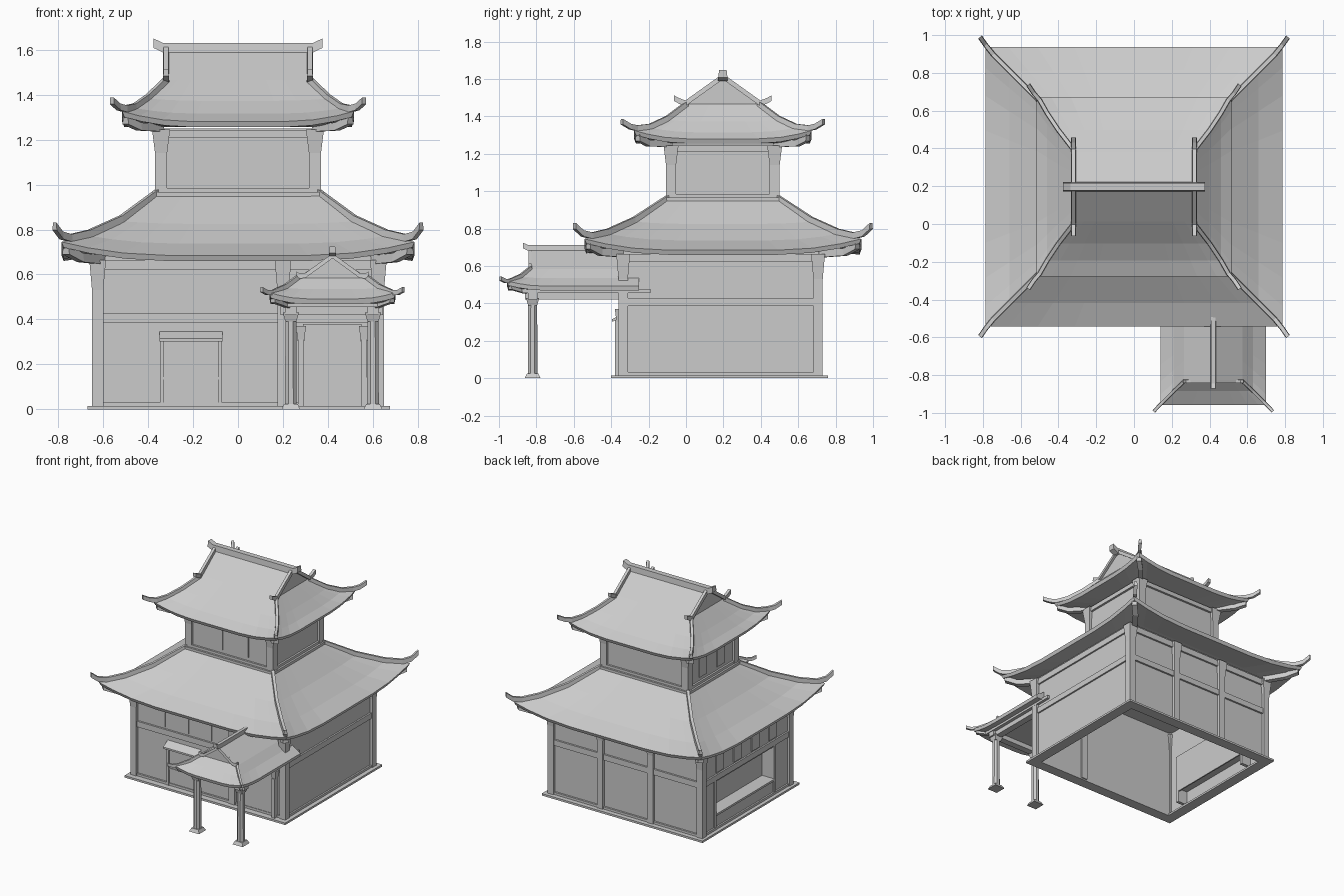
import bpy, bmesh, math
from mathutils import Vector

if "Cube" in bpy.data.objects:
    bpy.data.objects.remove(bpy.data.objects["Cube"])

CY = 0.197          # centre of the main hall in y


def finish(name, bm):
    bmesh.ops.recalc_face_normals(bm, faces=bm.faces)
    me = bpy.data.meshes.new(name)
    bm.to_mesh(me)
    bm.free()
    ob = bpy.data.objects.new(name, me)
    bpy.context.collection.objects.link(ob)
    return ob


def loft(name, rings):
    """Skin closed rings of equal length and cap both ends."""
    bm = bmesh.new()
    vs = [[bm.verts.new(p) for p in r] for r in rings]
    n = len(rings[0])
    for a, b in zip(vs, vs[1:]):
        for i in range(n):
            j = (i + 1) % n
            bm.faces.new((a[i], a[j], b[j], b[i]))
    bm.faces.new(vs[0])
    bm.faces.new(vs[-1])
    return finish(name, bm)


def rect(x0, x1, y0, y1, z):
    return [(x0, y0, z), (x1, y0, z), (x1, y1, z), (x0, y1, z)]


def box(name, x0, x1, y0, y1, z0, z1):
    return loft(name, [rect(x0, x1, y0, y1, z0), rect(x0, x1, y0, y1, z1)])


def taper(name, x, y, z0, r0, z1, r1, n=4):
    """Square or n-sided tapered block around a vertical axis."""
    k = 1 / math.cos(math.pi / n)
    return loft(name, [[(x + r * k * math.cos((i + .5) * math.tau / n),
                         y + r * k * math.sin((i + .5) * math.tau / n), z)
                        for i in range(n)] for z, r in ((z0, r0), (z1, r1))])


def bar(name, path, w, h):
    """Rectangular section swept along a path; the path is the bottom centre."""
    d = Vector(path[-1]) - Vector(path[0])
    s = Vector((-d.y, d.x, 0)).normalized() * w / 2
    up = Vector((0, 0, h))
    return loft(name, [[p - s, p + s, p + s * .8 + up, p - s * .8 + up]
                       for p in map(Vector, path)])


def frame(name, x0, x1, y0, y1, z0, z1, t):
    """Four boards forming a rectangular ring."""
    box(name + "_front", x0, x1, y0, y0 + t, z0, z1)
    box(name + "_back", x0, x1, y1 - t, y1, z0, z1)
    box(name + "_left", x0, x0 + t, y0 + t, y1 - t, z0, z1)
    box(name + "_right", x1 - t, x1, y0 + t, y1 - t, z0, z1)


STEPS = (-1, -.85, -.65, -.4, .4, .65, .85)


def ring(x0, x1, y0, y1, z, lift, back=1):
    """Rectangular ring whose corners curve upward."""
    cx, cy, hx, hy = (x0 + x1) / 2, (y0 + y1) / 2, (x1 - x0) / 2, (y1 - y0) / 2
    out = []
    for k in range(4):
        for t in STEPS:
            u, v = ((t, -1), (1, t), (-t, 1), (-1, -t))[k]
            l = lift * (max(0, abs(t) - .4) / .6) ** 2 * (back if v > 0 else 1)
            out.append((cx + u * hx, cy + v * hy, z + l))
    return out


def centred(hx, hy, z, lift=0):
    return ring(-hx, hx, CY - hy, CY + hy, z, lift)


def hips(name, cx, cy, pts, w, h, sides=(-1, 1)):
    for sx in (-1, 1):
        for sy in sides:
            bar(name, [(cx + sx * x, cy + sy * y, z) for x, y, z in pts], w, h)


# base sill, open in the middle
frame("base_sill", -.67, .675, -.40, .76, 0, .015, .08)

# lower walls
box("front_wall", -.63, .63, -.34, -.32, .01, .68)
box("back_wall", -.63, .63, .69, .71, .01, .68)
box("right_wall", .61, .63, -.32, .69, .01, .68)
for y0, y1, z0, z1 in ((-.32, -.14, .01, .68), (.55, .69, .01, .68),
                       (-.14, .55, .01, .12), (-.14, .55, .37, .68)):
    box("left_wall", -.63, -.61, y0, y1, z0, z1)

# counter in the left wall opening
box("counter_recess", -.54, -.53, -.16, .57, .10, .39)
box("counter_top", -.645, -.54, -.14, .55, .12, .135)
for y in (-.15, .56):
    box("counter_jamb", -.64, -.53, y - .012, y + .012, .015, .39)

# lower posts with flared heads
posts = [(sx * .624, y) for sx in (-1, 1) for y in (-.336, .706)]
posts += [(.2, -.336), (-.21, .706), (.21, .706)]
for x, y in posts:
    box("wall_post", x - .025, x + .025, y - .025, y + .025, .01, .56)
    taper("post_head", x, y, .53, .025, .665, .037)

# horizontal beams round the hall
frame("middle_beam", -.642, .642, -.354, .724, .385, .428, .03)
frame("top_beam", -.642, .642, -.354, .724, .62, .665, .03)
frame("foot_beam", -.642, .642, -.354, .724, .012, .032, .03)

# upper window panels of the ground floor
for x in (-.41, -.215, -.02):
    box("front_window", x - .042, x + .042, -.346, -.338, .44, .62)
for y in (-.13, .08, .29, .50):
    box("left_window", -.638, -.628, y - .045, y + .045, .44, .62)

# front door with awning
box("door_panel", -.335, -.08, -.348, -.338, .015, .31)
for x in (-.338, -.08):
    box("door_jamb", x - .008, x + .008, -.358, -.338, .015, .32)
box("door_rail", -.335, -.08, -.353, -.34, .133, .145)
loft("door_awning", [[(x, -.335, .35), (x, -.395, .315), (x, -.395, .302), (x, -.335, .325)]
                     for x in (-.35, -.07)])

# porch doorway on the wall
box("porch_door", .29, .55, -.35, -.338, .015, .38)
for x in (.28, .56):
    box("porch_door_jamb", x - .013, x + .013, -.38, -.335, .015, .31)
    taper("jamb_head", x, -.358, .30, .014, .37, .022)

# lower roof
loft("lower_roof", [centred(.37, .305, .955), centred(.52, .475, .825, .012),
                    centred(.66, .615, .737, .035), centred(.785, .74, .685, .06),
                    centred(.775, .73, .66, .06), centred(.62, .535, .685)])
hips("lower_hip_ridge", 0, CY, [(.36, .295, .945), (.52, .475, .828), (.66, .615, .765),
     (.745, .70, .745), (.785, .75, .757), (.815, .793, .797)], .026, .034)
hips("lower_corner_rafter", 0, CY, [(.60, .52, .645), (.70, .655, .655), (.765, .72, .69)], .04, .04)
frame("lower_roof_cap", -.38, .38, CY - .315, CY + .315, .935, .966, .04)

# upper storey
frame("upper_wall", -.352, .352, CY - .287, CY + .287, .94, 1.25, .02)
frame("upper_top_beam", -.368, .368, CY - .303, CY + .303, 1.21, 1.243, .03)
frame("upper_foot_beam", -.366, .366, CY - .301, CY + .301, .96, .985, .03)
for sx in (-1, 1):
    for sy in (-1, 1):
        x, y = sx * .342, CY + sy * .277
        box("upper_post", x - .027, x + .027, y - .027, y + .027, .94, 1.17)
        taper("upper_post_head", x, y, 1.14, .027, 1.245, .04)
    box("upper_front_window", sx * .107 - .046, sx * .107 + .046, CY - .293, CY - .285, 1.01, 1.21)
    y = CY + sx * .107
    box("upper_left_window", -.358, -.35, y - .046, y + .046, 1.01, 1.21)

# upper roof: hipped skirt, gable and ridges
loft("upper_roof_skirt", [centred(.315, .185, 1.465), centred(.40, .30, 1.372, .01),
                          centred(.46, .39, 1.315, .025), centred(.515, .475, 1.28, .045),
                          centred(.505, .465, 1.255, .045), centred(.35, .29, 1.255)])
loft("upper_gable", [[(x, CY - .185, 1.465), (x, CY + .185, 1.465), (x, CY, 1.605)]
                     for x in (-.315, .315)])
hips("upper_hip_ridge", 0, CY, [(.315, .19, 1.455), (.40, .30, 1.372), (.46, .39, 1.33),
     (.50, .46, 1.322), (.53, .495, 1.33), (.56, .54, 1.357)], .024, .03)
hips("upper_corner_rafter", 0, CY, [(.34, .28, 1.235), (.44, .40, 1.24), (.50, .455, 1.268)], .036, .035)
for x in (-.32, .32):
    bar("gable_board", [(x, CY + d, z) for d, z in ((-.26, 1.482), (-.235, 1.468), (-.2, 1.455),
        (0, 1.598), (.2, 1.455), (.235, 1.468), (.26, 1.482))], .026, .03)
bar("main_ridge", [(x, CY, z) for x, z in ((-.375, 1.607), (-.335, 1.588), (.335, 1.588),
                                           (.375, 1.607))], .05, .042)

# porch columns and beams
PX = .42
for x in (.235, .60):
    taper("column_foot", x, -.82, 0, .042, .025, .03)
    taper("column", x, -.82, .02, .026, .43, .024, 8)
    taper("column_head", x, -.82, .39, .024, .43, .036)
    box("porch_side_beam", x - .025, x + .025, -.86, -.22, .42, .457)
box("porch_front_beam", .19, .645, -.845, -.795, .42, .457)
box("porch_ceiling", .19, .65, -.88, -.19, .455, .478)

# porch roof with a gable to the front
loft("porch_roof_skirt", [ring(PX - hx, PX + hx, y0, -.25, z, l, 0) for hx, y0, z, l in (
    (.155, -.828, .585, 0), (.21, -.885, .535, .005), (.28, -.957, .492, .028),
    (.275, -.95, .468, .028), (.22, -.88, .472, 0))])
loft("porch_gable", [[(PX - .155, y, .585), (PX + .155, y, .585), (PX, y, .69)]
                     for y in (-.828, -.3)])
bar("porch_gable_board", [(PX + d, -.833, z) for d, z in ((-.16, .592), (-.145, .582), (-.12, .585),
    (0, .672), (.12, .585), (.145, .582), (.16, .592))], .02, .022)
bar("porch_ridge", [(PX, y, z) for y, z in ((-.872, .695), (-.845, .682), (-.49, .682))], .03, .03)
hips("porch_hip_ridge", PX, 0, [(.15, -.828, .58), (.21, -.885, .535), (.265, -.94, .51),
     (.29, -.965, .508), (.315, -.992, .522)], .018, .022, (1,))
hips("porch_corner_rafter", PX, 0, [(.20, -.86, .452), (.265, -.94, .475)], .028, .024, (1,))
